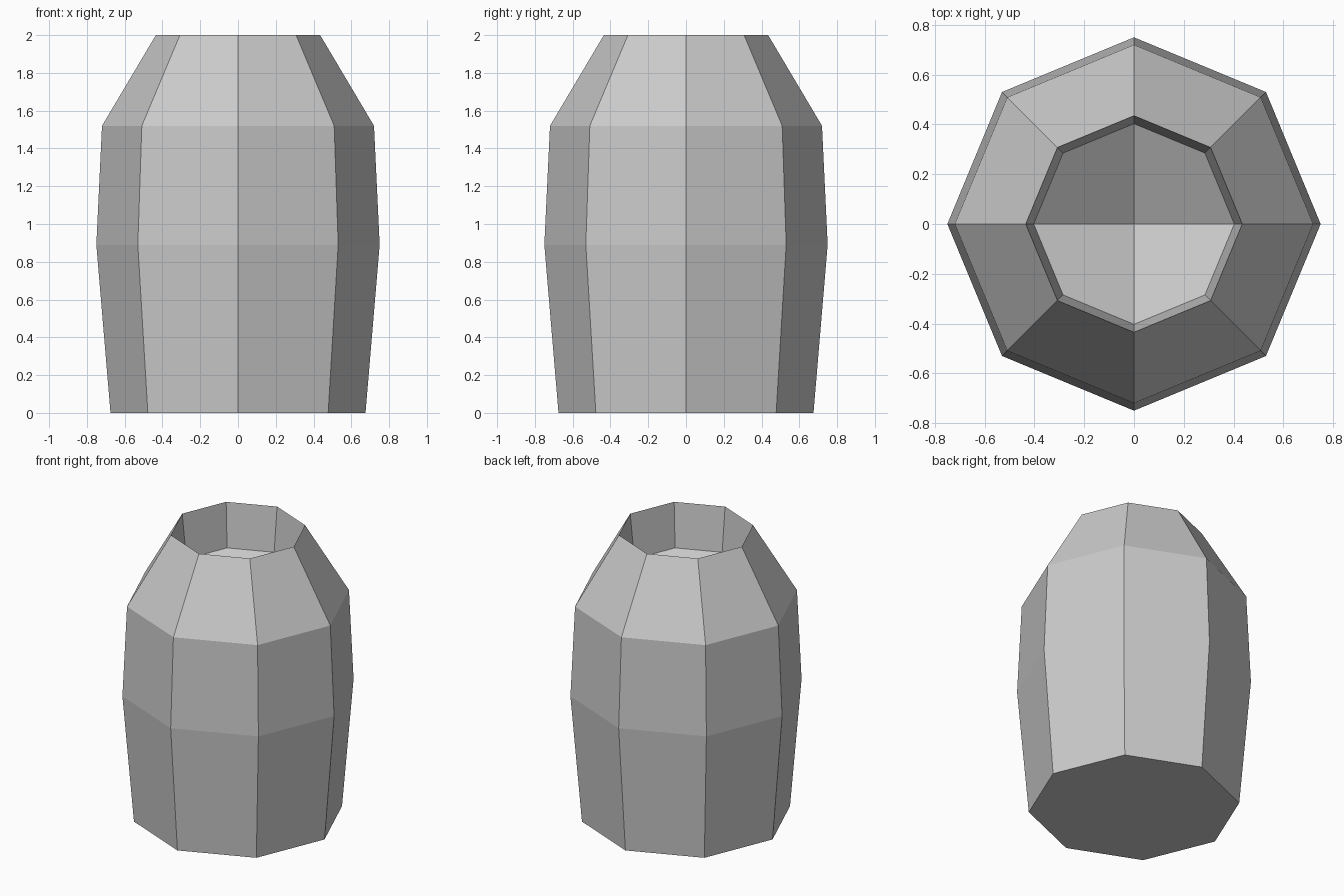
import bpy, bmesh
from math import cos, sin, pi

if "Cube" in bpy.data.objects:
    bpy.data.objects.remove(bpy.data.objects["Cube"])

SIDES = 8
# (radius, height): outer wall from the foot up to the rim, then down inside
PROFILE = [(0.675, 0.0), (0.75, 0.89), (0.72, 1.52), (0.435, 2.0), (0.403, 1.69)]
BOWL_DEPTH = 1.39


def ring(bm, r, z):
    return [bm.verts.new((r * cos(2 * pi * i / SIDES), r * sin(2 * pi * i / SIDES), z))
            for i in range(SIDES)]


bm = bmesh.new()
rings = [ring(bm, r, z) for r, z in PROFILE]

# Walls
for a, b in zip(rings, rings[1:]):
    for i in range(SIDES):
        j = (i + 1) % SIDES
        bm.faces.new((a[i], a[j], b[j], b[i]))

# Flat base
bm.faces.new(rings[0][::-1])

# Sunken inner floor made of four quads meeting at the centre
centre = bm.verts.new((0, 0, BOWL_DEPTH))
inner = rings[-1]
for i in range(0, SIDES, 2):
    bm.faces.new((inner[i], inner[i + 1], inner[(i + 2) % SIDES], centre))

mesh = bpy.data.meshes.new("vessel")
bm.to_mesh(mesh)
bm.free()
vessel = bpy.data.objects.new("vessel", mesh)
bpy.context.collection.objects.link(vessel)
